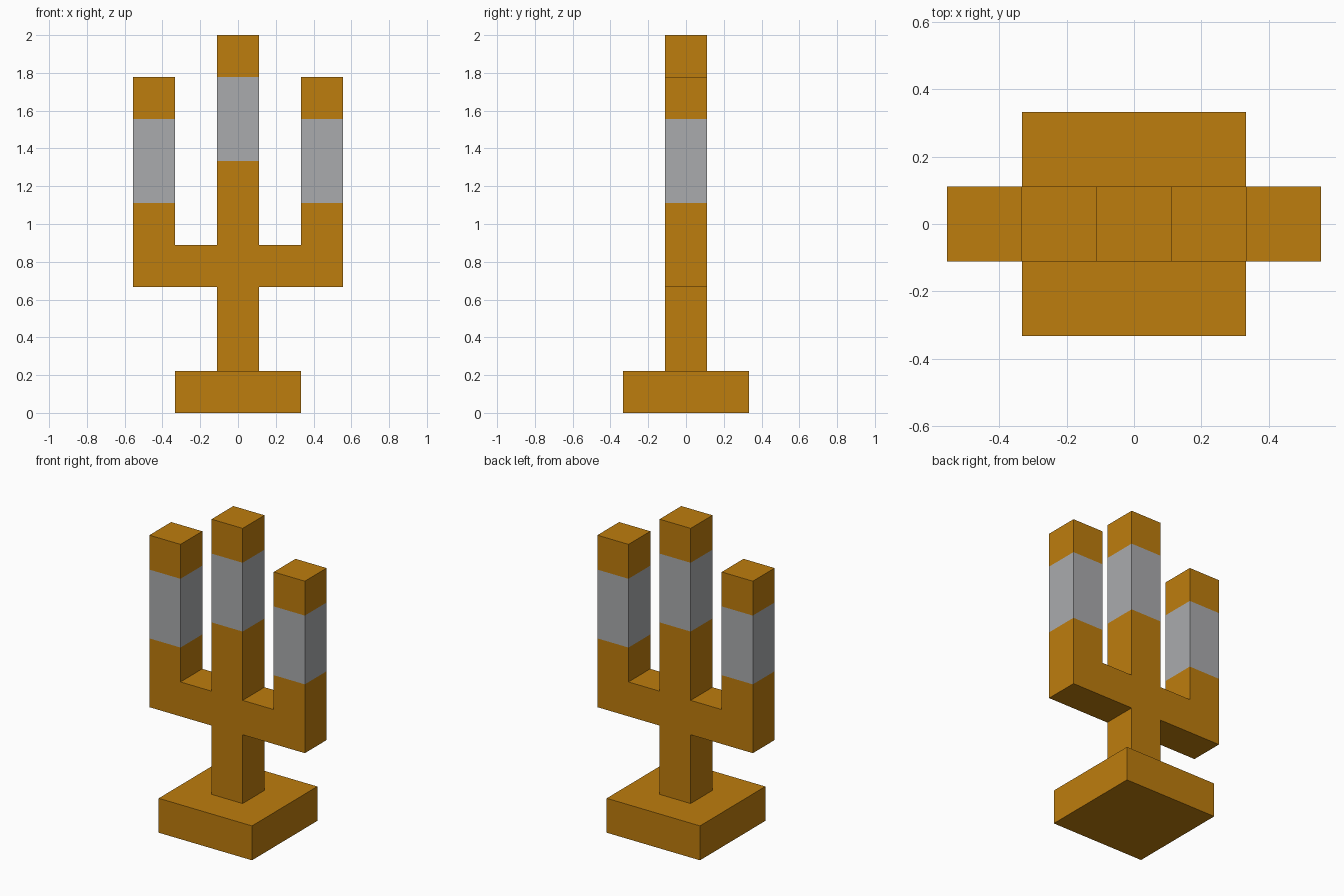
import bpy
import bmesh
from mathutils import Matrix, Vector

if "Cube" in bpy.data.objects:
    bpy.data.objects.remove(bpy.data.objects["Cube"], do_unlink=True)

U = 2 / 9  # the model sits on a grid of nine units in height


def make_material(name, color):
    mat = bpy.data.materials.new(name)
    mat.use_nodes = True
    mat.diffuse_color = color
    mat.node_tree.nodes["Principled BSDF"].inputs["Base Color"].default_value = color
    return mat


def add_box(bm, size, center):
    matrix = Matrix.Translation(center) @ Matrix.Diagonal((*size, 1))
    bmesh.ops.create_cube(bm, size=1, matrix=matrix)


def face_at(bm, point):
    return min(bm.faces, key=lambda f: (f.calc_center_median() - Vector(point)).length)


def extrude(bm, face, direction, steps):
    """Extrude one face several times; return the last end face."""
    for step in steps:
        face = bmesh.ops.extrude_discrete_faces(bm, faces=[face])["faces"][0]
        bmesh.ops.translate(bm, verts=face.verts[:], vec=Vector(direction) * step)
    return face


def finish(bm, name, materials):
    bmesh.ops.recalc_face_normals(bm, faces=bm.faces[:])
    bmesh.ops.scale(bm, vec=(U, U, U), verts=bm.verts[:])
    mesh = bpy.data.meshes.new(name)
    bm.to_mesh(mesh)
    bm.free()
    for mat in materials:
        mesh.materials.append(mat)
    obj = bpy.data.objects.new(name, mesh)
    bpy.context.collection.objects.link(obj)
    return obj


amber = make_material("amber", (0.515, 0.205, 0.004, 1))
grey = make_material("grey", (0.402, 0.407, 0.423, 1))

# Square base slab
bm = bmesh.new()
add_box(bm, (3, 3, 1), (0, 0, 0.5))
finish(bm, "base", [amber])

# Central stem, extruded upwards with edge loops at the arms and the grey band
bm = bmesh.new()
add_box(bm, (1, 1, 2), (0, 0, 2))
extrude(bm, face_at(bm, (0, 0, 3)), (0, 0, 1), (1, 2, 2, 1))

# Side arms, each bending up into a prong
for side in (-1, 1):
    extrude(bm, face_at(bm, (side * 0.5, 0, 3.5)), (side, 0, 0), (1, 1))
    extrude(bm, face_at(bm, (side * 2, 0, 4)), (0, 0, 1), (1, 2, 1))

# Grey bands: higher on the stem than on the prongs
for face in bm.faces:
    c = face.calc_center_median()
    low = 6 if abs(c.x) < 1 else 5
    face.material_index = int(low + 0.1 < c.z < low + 1.9)
finish(bm, "three_pronged_stand", [amber, grey])
